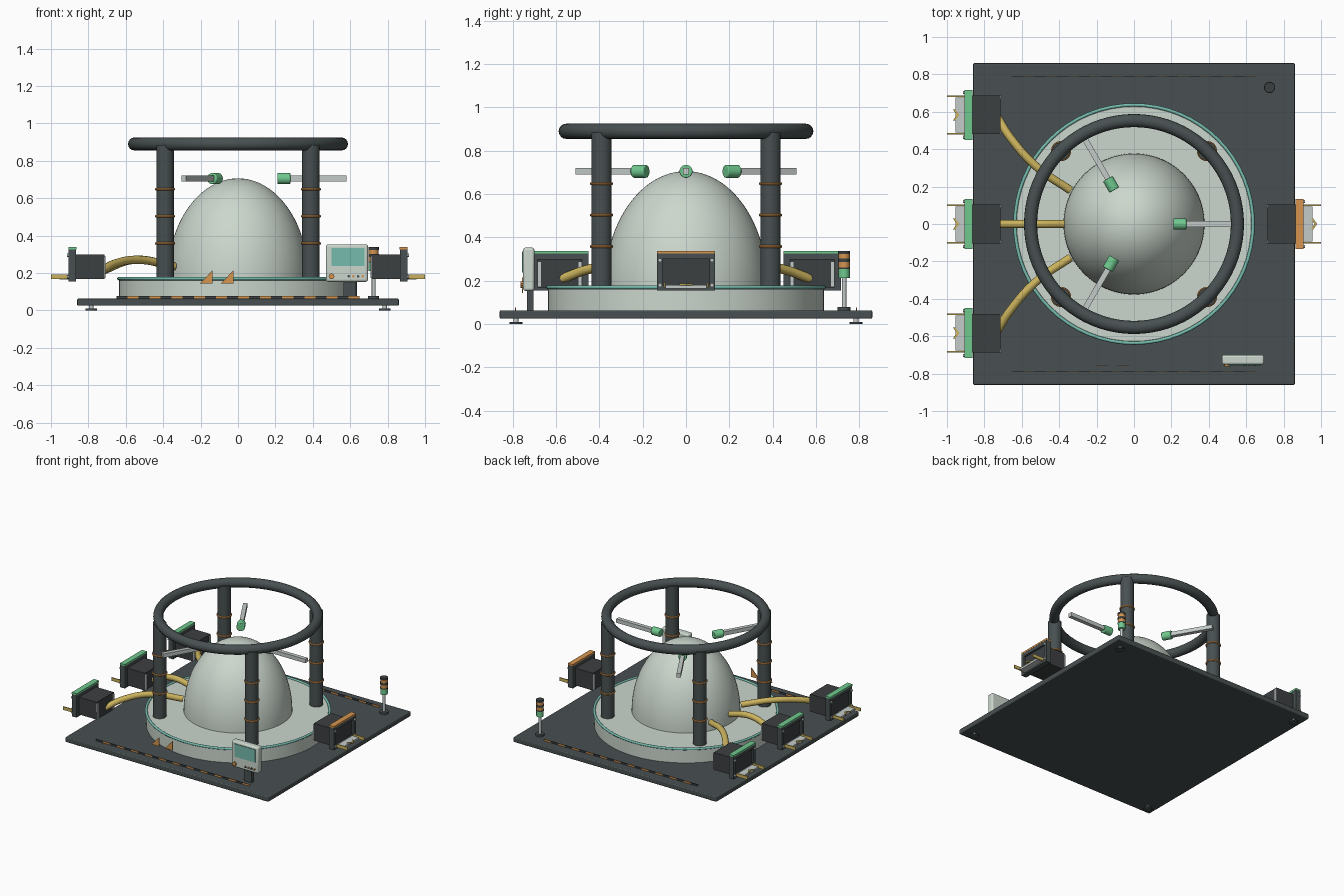
import bpy, bmesh, math
from mathutils import Vector, Matrix

if "Cube" in bpy.data.objects:
    bpy.data.objects.remove(bpy.data.objects["Cube"], do_unlink=True)


def material(name, r, g, b):
    m = bpy.data.materials.new(name)
    m.use_nodes = True
    m.diffuse_color = (r, g, b, 1)
    m.node_tree.nodes["Principled BSDF"].inputs["Base Color"].default_value = (r, g, b, 1)
    return m


DARK = material("dark slate", .065, .08, .082)
BOX = material("charcoal", .045, .05, .053)
SHELL = material("pale shell", .60, .68, .61)
METAL = material("light metal", .55, .60, .58)
TEAL = material("teal", .18, .50, .42)
GREEN = material("green", .16, .58, .27)
ORANGE = material("orange", .66, .30, .08)
YELLOW = material("hose yellow", .60, .45, .11)


def finish(name, bm, mat, smooth=False, bevel=0):
    """Turn a bmesh into a named object."""
    bmesh.ops.recalc_face_normals(bm, faces=bm.faces)
    me = bpy.data.meshes.new(name)
    bm.to_mesh(me)
    bm.free()
    me.materials.append(mat)
    ob = bpy.data.objects.new(name, me)
    bpy.context.collection.objects.link(ob)
    if bevel:
        mod = ob.modifiers.new("soft edges", "BEVEL")
        mod.width, mod.segments, mod.limit_method = bevel, 3, "ANGLE"
    if smooth:
        bpy.ops.object.select_all(action="DESELECT")
        ob.select_set(True)
        bpy.context.view_layer.objects.active = ob
        bpy.ops.object.shade_smooth_by_angle(angle=math.radians(35))
    return ob


def box(name, mat, x, y, z, bevel=0):
    """Box from (min, max) ranges."""
    bm = bmesh.new()
    bmesh.ops.create_cube(bm, size=1)
    for v in bm.verts:
        v.co = [(r[0] + r[1]) / 2 + c * abs(r[1] - r[0]) for r, c in zip((x, y, z), v.co)]
    return finish(name, bm, mat, bevel > 0, bevel)


def rod(name, mat, start, end, radius, sides=24, bevel=0):
    """Cylinder between two points."""
    a, b = Vector(start), Vector(end)
    bm = bmesh.new()
    turn = (b - a).to_track_quat("Z", "Y").to_matrix().to_4x4()
    bmesh.ops.create_cone(bm, cap_ends=True, segments=sides, radius1=radius, radius2=radius,
                          depth=(b - a).length, matrix=Matrix.Translation((a + b) / 2) @ turn)
    return finish(name, bm, mat, True, bevel)


def lathe(name, mat, profile, centre=(0, 0, 0), steps=64):
    """Spin an (r, z) profile around a vertical axis."""
    bm = bmesh.new()
    vs = [bm.verts.new((r, 0, z)) for r, z in profile]
    es = [bm.edges.new(p) for p in zip(vs, vs[1:])]
    bmesh.ops.spin(bm, geom=vs + es, cent=(0, 0, 0), axis=(0, 0, 1), angle=math.tau,
                   steps=steps, use_duplicate=False)
    bmesh.ops.remove_doubles(bm, verts=bm.verts, dist=1e-4)
    bmesh.ops.translate(bm, verts=bm.verts, vec=centre)
    return finish(name, bm, mat, True)


def torus(name, mat, major, minor, centre, steps=64, sides=16):
    loop = [(major + minor * math.cos(math.tau * i / sides), minor * math.sin(math.tau * i / sides))
            for i in range(sides + 1)]
    return lathe(name, mat, loop, centre, steps)


def plate(name, mat, outline, thickness, to_world):
    """Flat outline given thickness along its local z."""
    bm = bmesh.new()
    f = bm.faces.new([bm.verts.new((u, v, 0)) for u, v in outline])
    out = bmesh.ops.extrude_face_region(bm, geom=[f])["geom"]
    for v in out:
        if isinstance(v, bmesh.types.BMVert):
            v.co.z += thickness
    bm.transform(to_world)
    return finish(name, bm, mat)


# Base plate and levelling feet
box("base_plate", DARK, (-.86, .86), (-.86, .86), (.025, .063), .006)
for sx in (-1, 1):
    for sy in (-1, 1):
        p = (sx * .785, sy * .785)
        rod("foot_pad", DARK, (*p, 0), (*p, .009), .03)
        rod("foot_stem", METAL, (*p, .008), (*p, .028), .012)

# Drum, accent ring and dome
lathe("drum", SHELL, [(0, .06), (.637, .06), (.637, .16), (.627, .17), (0, .17)])
torus("drum_accent_ring", TEAL, .637, .009, (0, 0, .17))
quarter = [math.pi / 2 * i / 24 for i in range(25)]
lathe("dome", SHELL, [(.377 * math.cos(a), .17 + .536 * math.sin(a)) for a in quarter])

# Overhead ring on four banded posts
torus("overhead_ring", DARK, .553, .035, (0, 0, .89), 80)
for sx in (-1, 1):
    for sy in (-1, 1):
        x, y = sx * .39, sy * .39
        rod("ring_post", DARK, (x, y, .165), (x, y, .885), .047, 32)
        for z in (.358, .503, .648):
            torus("post_band", ORANGE, .047, .007, (x, y, z), 32, 10)

# Three sensors aimed at the dome top
for k in range(3):
    turn = Matrix.Rotation(math.tau * k / 3, 4, "Z")
    arm = box("sensor_arm", METAL, (.27, .58), (-.015, .015), (.69, .72))
    tip = rod("sensor_tip", GREEN, (.21, 0, .705), (.28, 0, .705), .03, 24, .005)
    arm.matrix_world = tip.matrix_world = turn


def port(y, side, accent):
    """Loading port facing outward along x."""
    def xr(a, b):
        return tuple(sorted((side * a, side * b)))
    box("port_housing", BOX, xr(.715, .87), (y - .103, y + .103), (.168, .30))
    # Door frame: four bars round an inset panel
    for s in (-1, 1):
        box("port_frame_side", DARK, xr(.865, .905), (y + s * .108, y + s * .133), (.155, .326))
        box("port_inner_strip", METAL, xr(.708, .716), (y + s * .085, y + s * .103), (.172, .29))
        for z in (.18, .295):
            rod("port_bolt", METAL, (side * .90, y + s * .12, z), (side * .914, y + s * .12, z), .009, 12)
        box("shelf_rail", YELLOW, xr(.905, 1), (y + s * .096, y + s * .104), (.168, .192))
    box("port_frame_top", DARK, xr(.865, .905), (y - .11, y + .11), (.30, .326))
    box("port_frame_sill", DARK, xr(.865, .905), (y - .11, y + .11), (.155, .18))
    box("port_door", BOX, xr(.865, .89), (y - .11, y + .11), (.175, .305))
    box("port_accent_bar", accent, xr(.864, .906), (y - .134, y + .134), (.325, .338))
    box("port_shelf", METAL, xr(.90, .955), (y - .094, y + .094), (.165, .18))
    # Flow arrow, always pointing to +x
    chevron = [(0, .03), (.012, .03), (.035, 0), (.012, -.03), (0, -.03), (.02, 0)]
    plate("flow_arrow", YELLOW, chevron, .008,
          Matrix.Translation((-.968 if side < 0 else .945, y, .179)))


for y in (-.583, 0, .583):
    port(y, -1, GREEN)
port(0, 1, ORANGE)


# Hoses from the left ports to the dome
def hose(points):
    cu = bpy.data.curves.new("hose", "CURVE")
    cu.dimensions, cu.bevel_depth, cu.bevel_resolution = "3D", .022, 4
    cu.use_fill_caps = True
    sp = cu.splines.new("BEZIER")
    sp.bezier_points.add(len(points) - 1)
    for bp, p in zip(sp.bezier_points, points):
        bp.co = p
        bp.handle_left_type = bp.handle_right_type = "AUTO"
    cu.materials.append(YELLOW)
    ob = bpy.data.objects.new("hose", cu)
    bpy.context.collection.objects.link(ob)


hose([(-.73, 0, .21), (-.56, 0, .27), (-.34, 0, .235)])
for s in (-1, 1):
    hose([(-.73, s * .57, .21), (-.66, s * .46, .25), (-.52, s * .305, .27), (-.34, s * .18, .235)])

# Dashed hazard strips standing near the front and back edges
dashes = 22
for s in (-1, 1):
    for i in range(dashes):
        x = -.65 + 1.3 * i / dashes
        box("hazard_dash", ORANGE if i % 2 else BOX, (x, x + 1.3 / dashes),
            (s * .787 - .002, s * .787 + .002), (.062, .076))

# Two upright warning triangles
upright = Matrix.Translation((0, -.753, .144)) @ Matrix.Rotation(math.pi / 2, 4, "X")
for x in (-.203, -.091):
    plate("warning_triangle", ORANGE, [(x, 0), (x + .066, 0), (x + .066, .07)], .004, upright)

# Control monitor on its stand
box("monitor_stand", DARK, (.565, .63), (-.735, -.705), (.06, .17))
box("monitor_case", SHELL, (.47, .695), (-.752, -.70), (.153, .353), .012)
box("monitor_screen", TEAL, (.50, .675), (-.756, -.75), (.237, .335))
rod("monitor_knob", ORANGE, (.50, -.75, .182), (.50, -.763, .182), .015)
for i in range(4):
    x = .592 + .025 * i
    rod("monitor_button", ORANGE if i % 2 else DARK, (x, -.75, .182), (x, -.76, .182), .007, 12)

# Signal tower at the back left
tower = (.725, .73)
layers = [("tower_base", DARK, .06, .078, .03), ("tower_pole", METAL, .07, .22, .01),
          ("tower_green_light", GREEN, .212, .255, .026), ("tower_low_spacer", BOX, .255, .262, .028),
          ("tower_low_light", ORANGE, .262, .286, .026), ("tower_mid_spacer", BOX, .286, .302, .028),
          ("tower_top_light", ORANGE, .302, .324, .026), ("tower_cap", BOX, .324, .338, .028)]
for name, mat, z0, z1, r in layers:
    rod(name, mat, (*tower, z0), (*tower, z1), r)
